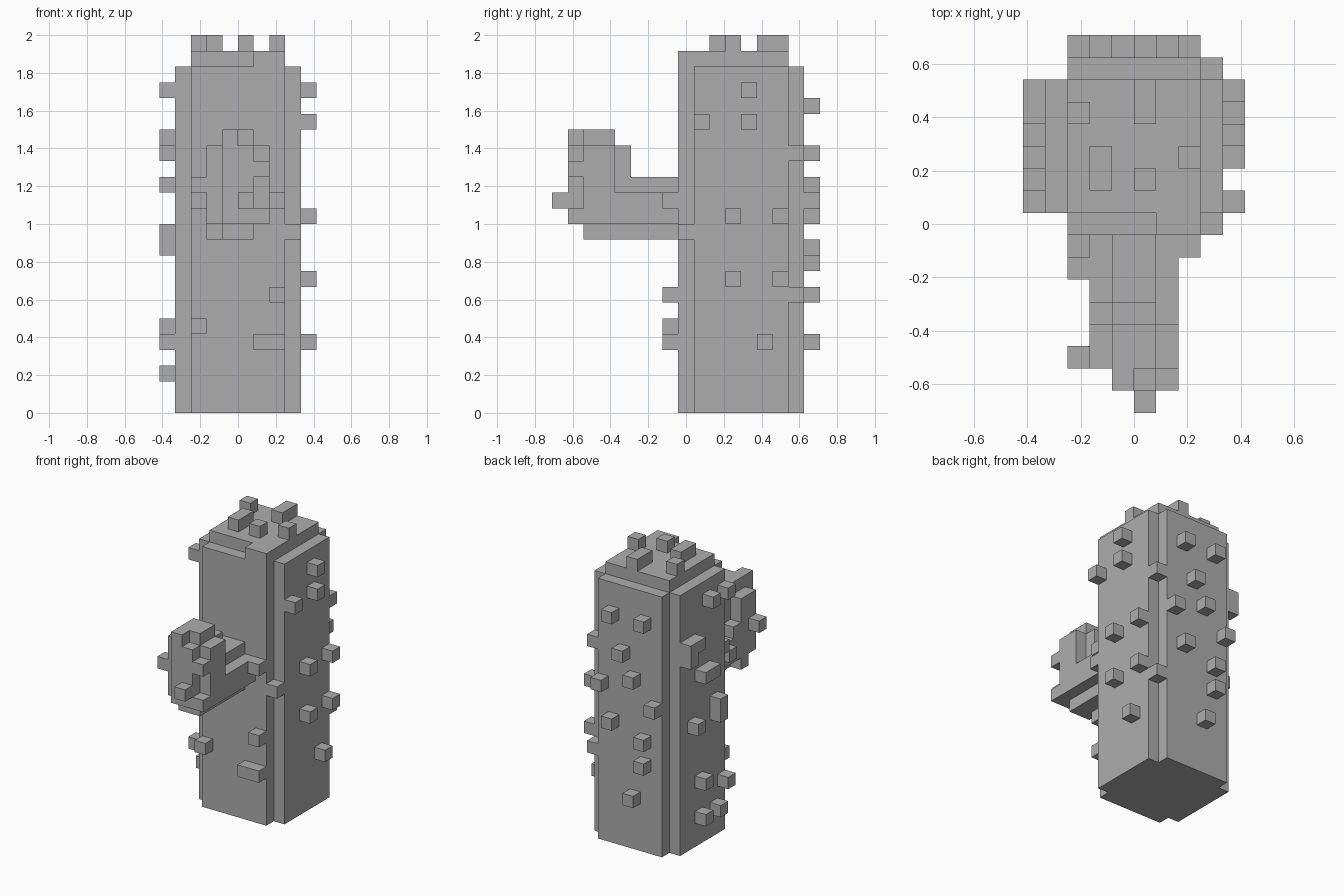
import bpy
import bmesh
import math
from itertools import product
from mathutils import Vector

old = bpy.data.objects.get("Cube")
if old:
    bpy.data.objects.remove(old, do_unlink=True)

BLOCK = 1 / 12                     # edge of one block
ORIGIN = Vector((-5, -8.5, 0))     # grid corner, in blocks
X, Y, Z = range(3)

grey = bpy.data.materials.new("plain grey")
grey.use_nodes = True
grey.diffuse_color = (0.42, 0.42, 0.42, 1)
grey.node_tree.nodes["Principled BSDF"].inputs["Base Color"].default_value = grey.diffuse_color


def box(x, y, z):
    """Blocks in a cuboid; each argument is one index or a (first, last) pair."""
    spans = [s if isinstance(s, tuple) else (s, s) for s in (x, y, z)]
    return set(product(*(range(first, last + 1) for first, last in spans)))


def notched_column(x, y, z, along):
    """A cuboid whose four edges running along one axis are cut away."""
    spans = (x, y, z)
    across = [axis for axis in (X, Y, Z) if axis != along]
    return {cell for cell in box(x, y, z)
            if not all(cell[axis] in spans[axis] for axis in across)}


def spines(side, layer, **columns_by_name):
    """Single blocks on one side: each group pairs columns with heights."""
    cells = set()
    for columns, heights in columns_by_name.values():
        for column, height in product(columns, heights):
            cells.add((layer, column, height) if side == X else (column, layer, height))
    return cells


def skin(name, cells, solid):
    """Make an object from the open sides of the blocks, with flat areas merged."""
    bm = bmesh.new()
    half = Vector((0.5, 0.5, 0.5))
    for cell in cells:
        centre = ORIGIN + Vector(cell) + half
        for axis, sign in product((X, Y, Z), (-1, 1)):
            normal = Vector()
            normal[axis] = sign
            if tuple(int(c + d) for c, d in zip(cell, normal)) in solid:
                continue
            side = Vector()
            side[(axis + 1) % 3] = 1
            up = normal.cross(side)
            corners = (-side - up, side - up, side + up, up - side)
            bm.faces.new([bm.verts.new((centre + (normal + corner) / 2) * BLOCK)
                          for corner in corners])
    bmesh.ops.remove_doubles(bm, verts=bm.verts, dist=BLOCK / 100)
    bmesh.ops.dissolve_limit(bm, angle_limit=math.radians(1), verts=bm.verts, edges=bm.edges)
    mesh = bpy.data.meshes.new(name)
    bm.to_mesh(mesh)
    bm.free()
    mesh.materials.append(grey)
    bpy.context.collection.objects.link(bpy.data.objects.new(name, mesh))


parts = {}

# Trunk with notched corners, a few of them filled
parts["trunk"] = notched_column((1, 8), (8, 15), (0, 21), along=Z)
for height in (7, 16):
    parts["trunk"] |= box(8, 15, height)
parts["trunk"] |= box(8, 8, 11)

# Stepped crown
parts["crown"] = box((2, 7), (9, 14), 22) | box((6, 7), 8, 22)

# Arm reaching forward, then turning up
parts["arm_branch"] = notched_column((3, 6), (2, 7), (11, 14), along=Y) | box(3, 3, 11)
upright = notched_column((3, 6), (1, 4), (12, 16), along=Z) | box(3, 4, 14)
for height in (12, 15):
    upright |= box(6, 1, height)
parts["arm_upright"] = upright - parts["arm_branch"]
parts["arm_tip"] = box((4, 5), (2, 3), 17) | box(4, 1, 17)

# Spines scattered over every side
parts["crown_spines"] = (box(5, (13, 14), 23) | box(3, (10, 11), 23) | box(2, 13, 23)
                         | box(7, 11, 23) | box(5, 10, 23))
parts["left_spines"] = spines(X, 9, paired=((11, 14), (8, 12)), middle=([12], (18, 20)),
                              front=([9], [18]), low=([13], [4]))
parts["right_spines"] = spines(X, 0, front=([9], (4, 20)), inner=([10], (2, 10, 11)),
                               wide=((11, 12), [14]), high=([11], [20]),
                               low=([12], (2, 5)), outer=([13], (10, 17)),
                               back=([14], (16, 17)))
parts["back_spines"] = spines(Y, 16, right=([3], (7, 9, 19)), inner=([4], (4, 14)),
                              left=([6], (10, 19)), middle=([5], [16]),
                              left_edge=([7], [13]), right_edge=([2], [12]))
parts["front_spines"] = spines(Y, 7, wide=((6, 7), [4]), left=([7], (7, 13)),
                               right=([2], (5, 14)))
parts["arm_spines"] = box(5, 0, 13) | box(2, 2, 14) | box(2, 6, 13)

all_blocks = set().union(*parts.values())
for part, blocks in parts.items():
    skin(part, blocks, all_blocks)
